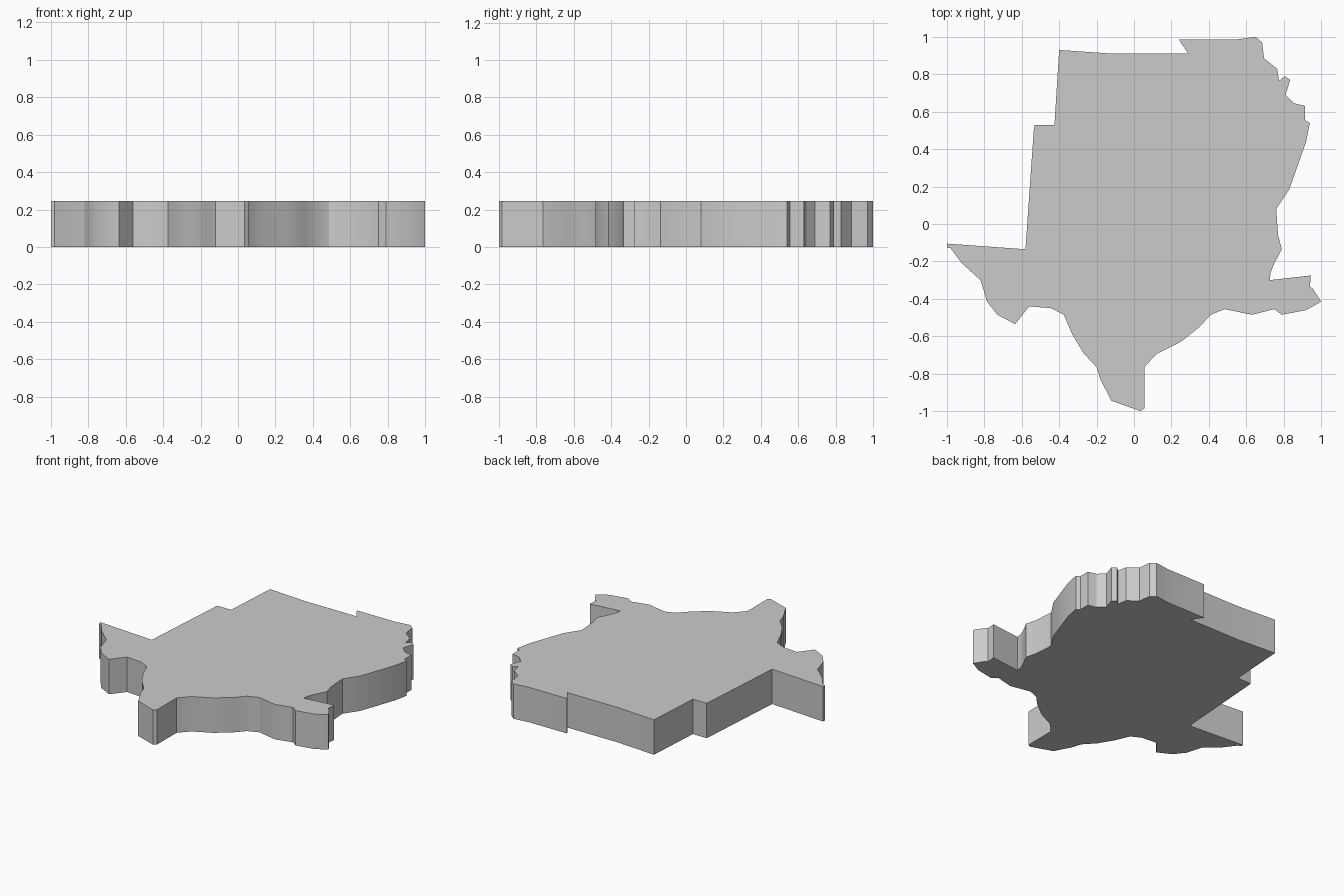
import bpy, bmesh, math

if "Cube" in bpy.data.objects:
    bpy.data.objects.remove(bpy.data.objects["Cube"])

HEIGHT = 0.247

# Outline seen from above, clockwise from the upper left corner
north_edge = [(-.40, .93), (-.11, .91), (.29, .91), (.24, .985), (.54, .985), (.65, 1)]
east_edge = [(.685, .97), (.695, .885), (.765, .83), (.775, .765), (.805, .79),
             (.835, .77), (.81, .69), (.855, .645), (.915, .63), (.915, .555),
             (.94, .54), (.92, .44), (.83, .185), (.76, .08), (.77, -.06),
             (.79, -.135), (.75, -.21), (.73, -.26), (.725, -.30)]
right_spur = [(.945, -.275), (.94, -.335), (.955, -.345), (1, -.415), (.92, -.46),
              (.79, -.485), (.75, -.455), (.63, -.485), (.485, -.455)]
south_tip = [(.41, -.485), (.35, -.55), (.25, -.63), (.12, -.695), (.055, -.765),
             (.055, -.985), (.035, -1), (-.12, -.945), (-.18, -.83), (-.20, -.765),
             (-.27, -.69), (-.33, -.59), (-.375, -.485), (-.445, -.45)]
left_spur = [(-.56, -.44), (-.635, -.535), (-.73, -.485), (-.785, -.415), (-.82, -.30),
             (-.92, -.21), (-.98, -.13), (-1, -.125), (-1, -.105), (-.58, -.135)]
west_edge = [(-.535, .51), (-.53, .53), (-.425, .53)]
outline = north_edge + east_edge + right_spur + south_tip + left_spur + west_edge

# Extrude the outline into a flat slab
bm = bmesh.new()
base = bm.faces.new([bm.verts.new((x, y, 0)) for x, y in outline])
top = bmesh.ops.extrude_face_region(bm, geom=[base], use_keep_orig=True)
for v in (g for g in top["geom"] if isinstance(g, bmesh.types.BMVert)):
    v.co.z = HEIGHT
bmesh.ops.recalc_face_normals(bm, faces=bm.faces)

mesh = bpy.data.meshes.new("map_slab")
bm.to_mesh(mesh)
bm.free()
slab = bpy.data.objects.new("map_slab", mesh)
bpy.context.collection.objects.link(slab)

# Smooth the gentle bends of the rim, keep corners sharp
bpy.context.view_layer.objects.active = slab
slab.select_set(True)
bpy.ops.object.shade_smooth_by_angle(angle=math.radians(30))
